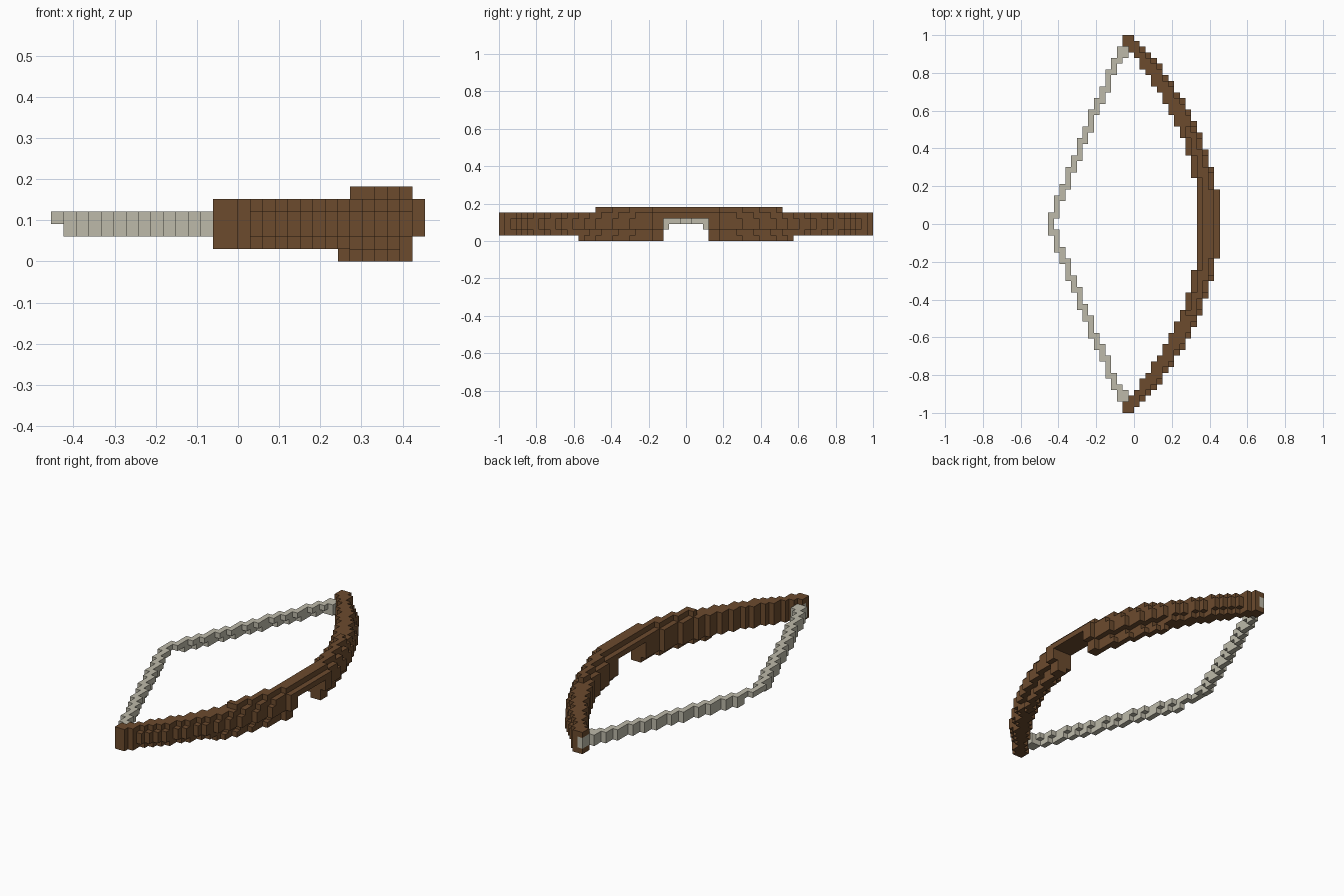
import bpy
import bmesh
import math
from mathutils import Vector

cube = bpy.data.objects.get("Cube")
if cube:
    bpy.data.objects.remove(cube, do_unlink=True)

V = 1 / 33          # block size
HALF = 33           # half length in blocks


def make_material(name, rgb):
    mat = bpy.data.materials.new(name)
    mat.use_nodes = True
    color = (*rgb, 1)
    mat.diffuse_color = color
    bsdf = next(n for n in mat.node_tree.nodes if n.type == 'BSDF_PRINCIPLED')
    bsdf.inputs["Base Color"].default_value = color
    return mat


def block_object(name, cells, mat):
    """Skin a set of grid cells with their outer faces only."""
    bm = bmesh.new()
    corners = {}

    def vert(p):
        if p not in corners:
            corners[p] = bm.verts.new(Vector(p) * V)
        return corners[p]

    for cell in cells:
        for axis in range(3):
            u, w = (axis + 1) % 3, (axis + 2) % 3
            for side in (0, 1):
                neighbour = list(cell)
                neighbour[axis] += 2 * side - 1
                if tuple(neighbour) in cells:
                    continue
                ring = []
                for a, b in ((0, 0), (1, 0), (1, 1), (0, 1)):
                    p = list(cell)
                    p[axis] += side
                    p[u] += a
                    p[w] += b
                    ring.append(vert(tuple(p)))
                bm.faces.new(ring if side else ring[::-1])
    mesh = bpy.data.meshes.new(name)
    bm.to_mesh(mesh)
    bm.free()
    mesh.materials.append(mat)
    obj = bpy.data.objects.new(name, mesh)
    bpy.context.collection.objects.link(obj)
    return obj


wood = make_material("brown wood", (0.15, 0.07, 0.027))
cord = make_material("pale cord", (0.51, 0.49, 0.40))


def curve(start, drop, d):
    return round(start - drop * (d / HALF) ** 2)


# Curved limbs: rounded section, raised middle, and a notch for the hand
wood_cells = set()
for y in range(-HALF, HALF):
    d = abs(y + 0.5)
    for z in range(6):
        if z == 5 and not -16 <= y < 17:
            continue
        if z == 0 and d > 19:
            continue
        if z < 4 and d < 4:
            continue
        rounded = z in (1, 4) and 6 < d < 31
        outer = curve(15, 15, d + (1 if rounded else 0))
        inner = max(curve(11.3, 14.3, d), -2)
        if z in (0, 5):
            inner, outer = inner + 1, outer - 1
        elif z == 1 and d < 19:
            outer -= 1
        wood_cells |= {(x, y, z) for x in range(inner, outer)}

# String: two straight halves, stepped, drawn to a point in the middle
string_cells = set()
for y in range(-31, 31):
    d = abs(y + 0.5)
    x = -15 + math.floor(0.41 * d)
    for z in (2, 3):
        if z == 2 and d < 3:
            continue
        string_cells.add((x, y, z))
        if z == 3 or d > 29:
            string_cells.add((-15 + math.floor(0.41 * (d + 1)), y, z))

# String ends set into the limb tips
for y in (-32, -31, -30, 29, 30, 31, 32):
    string_cells |= {(-2, y, z) for z in (2, 3)}
wood_cells -= string_cells

block_object("bow_limbs", wood_cells, wood)
block_object("bow_string", string_cells, cord)
